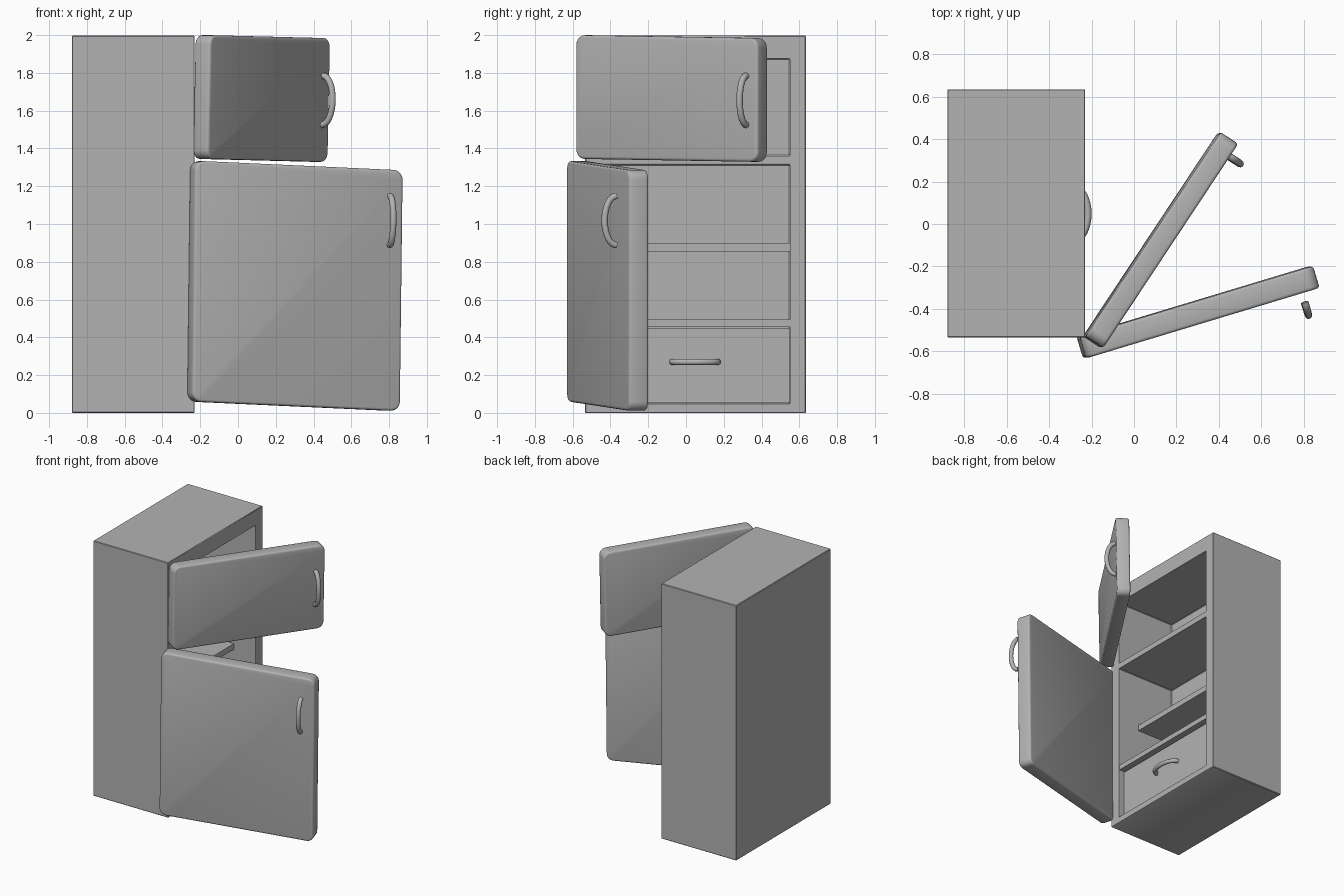
import bpy, bmesh, math
from mathutils import Matrix, Vector

cube = bpy.data.objects.get("Cube")
if cube:
    bpy.data.objects.remove(cube, do_unlink=True)

grey = bpy.data.materials.new("grey enamel")
grey.use_nodes = True
colour = (0.45, 0.45, 0.45, 1)
grey.diffuse_color = colour
grey.node_tree.nodes["Principled BSDF"].inputs["Base Color"].default_value = colour


def activate(obj):
    bpy.ops.object.select_all(action="DESELECT")
    obj.select_set(True)
    bpy.context.view_layer.objects.active = obj


def box(name, lo, hi, corner=0):
    """Box between two points; corner rounds the four edges running along y."""
    lo, hi = Vector(lo), Vector(hi)
    bm = bmesh.new()
    bmesh.ops.create_cube(bm, size=1)
    bmesh.ops.transform(bm, verts=bm.verts, matrix=Matrix.Translation((lo + hi) / 2)
                        @ Matrix.Diagonal((hi - lo).to_4d()))
    if corner:
        edges = [e for e in bm.edges
                 if abs(e.verts[0].co.y - e.verts[1].co.y) > 0.01]
        bmesh.ops.bevel(bm, geom=edges, offset=corner, segments=6,
                        profile=0.5, affect="EDGES")
    mesh = bpy.data.meshes.new(name)
    bm.to_mesh(mesh)
    bm.free()
    mesh.materials.append(grey)
    obj = bpy.data.objects.new(name, mesh)
    bpy.context.collection.objects.link(obj)
    return obj


def soften(obj, width, segments):
    activate(obj)
    mod = obj.modifiers.new("soft edges", "BEVEL")
    mod.width, mod.segments = width, segments
    mod.limit_method, mod.angle_limit = "ANGLE", math.radians(40)
    bpy.ops.object.modifier_apply(modifier=mod.name)
    bpy.ops.object.shade_smooth_by_angle(angle=math.radians(35))


def handle(name, centre, span, out, half=0.13, depth=0.065):
    """Bowed bar running along span and bulging towards out."""
    centre, span, out = Vector(centre), Vector(span), Vector(out)
    curve = bpy.data.curves.new(name, "CURVE")
    curve.dimensions = "3D"
    curve.bevel_depth, curve.bevel_resolution = 0.017, 3
    curve.use_fill_caps = True
    steps = 16
    spline = curve.splines.new("POLY")
    spline.points.add(steps)
    for i, p in enumerate(spline.points):
        a = math.pi * (i / steps - 0.5)
        p.co = (centre + span * half * math.sin(a) + out * depth * math.cos(a)).to_4d()
    curve.materials.append(grey)
    obj = bpy.data.objects.new(name, curve)
    bpy.context.collection.objects.link(obj)
    activate(obj)
    bpy.ops.object.convert(target="MESH")
    obj = bpy.context.object
    bpy.ops.object.shade_smooth_by_angle(angle=math.radians(50))
    return obj


# Cabinet with two compartments
FRONT, BACK = -0.23, -0.74
cabinet = box("cabinet", (-0.88, -0.535, 0), (FRONT, 0.635, 1.997))
for z0, z1 in ((0.05, 1.315), (1.36, 1.875)):
    cutter = box("cutter", (BACK, -0.45, z0), (0, 0.55, z1))
    cutter.hide_render = True
    activate(cabinet)
    mod = cabinet.modifiers.new("opening", "BOOLEAN")
    mod.operation, mod.object, mod.solver = "DIFFERENCE", cutter, "EXACT"
    bpy.ops.object.modifier_apply(modifier=mod.name)
    bpy.data.objects.remove(cutter, do_unlink=True)
soften(cabinet, 0.004, 1)

# Shelves and drawer
box("middle_shelf", (BACK, -0.45, 0.855), (-0.42, 0.55, 0.9))
box("drawer_shelf", (BACK, -0.45, 0.455), (FRONT - 0.01, 0.55, 0.495))
box("drawer", (BACK, -0.447, 0.053), (-0.28, 0.547, 0.447))
handle("drawer_handle", (-0.28, 0.048, 0.27), (0, 1, 0), (1, 0, 0), 0.12, 0.063)


def door(name, hinge, angle, length, thick, height, sag, lean, grip):
    """Open door with its handle, slightly sagging on its hinge."""
    c, s = math.cos(angle), math.sin(angle)
    place = Matrix(((c, -s, lean, hinge[0]),
                    (s, c, 0, hinge[1]),
                    (-sag, 0, 1, hinge[2]),
                    (0, 0, 0, 1)))
    panel = box(name, (0, -thick, 0), (length, 0, height), 0.05)
    soften(panel, 0.014, 3)
    along, gap, up = grip
    bar = handle(name + "_handle", (along, -thick - gap, up), (0, 0, 1), (0, -1, 0))
    for part in (panel, bar):
        part.data.transform(place)
        part.data.update()


door("upper_door", (-0.242, -0.53, 1.345), math.radians(56.5), 1.155, 0.1,
     0.655, 0.014, 0.02, (1.085, 0, 0.325))
door("lower_door", (-0.272, -0.53, 0.06), math.radians(16.8), 1.15, 0.108,
     1.275, 0.044, 0.012, (1.065, 0.045, 1.005))
